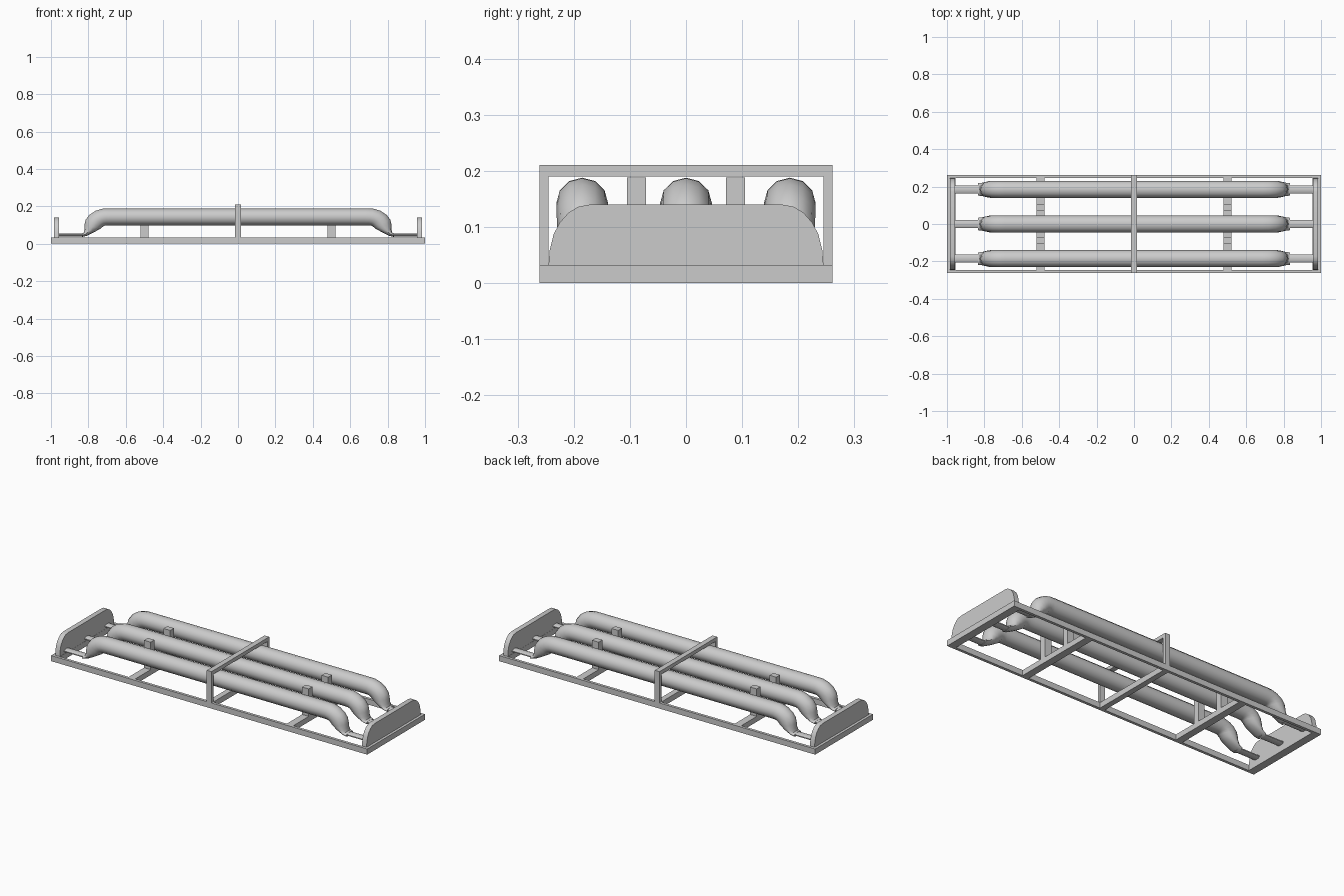
import bpy, bmesh, math

if "Cube" in bpy.data.objects:
    bpy.data.objects.remove(bpy.data.objects["Cube"])


def new_object(name, bm, smooth=False):
    bmesh.ops.recalc_face_normals(bm, faces=bm.faces)
    me = bpy.data.meshes.new(name)
    bm.to_mesh(me)
    bm.free()
    ob = bpy.data.objects.new(name, me)
    bpy.context.collection.objects.link(ob)
    if smooth:
        bpy.ops.object.select_all(action='DESELECT')
        ob.select_set(True)
        bpy.context.view_layer.objects.active = ob
        bpy.ops.object.shade_smooth_by_angle(angle=math.radians(40))
    return ob


def box(name, x0, x1, y0, y1, z0, z1):
    bm = bmesh.new()
    bmesh.ops.create_cube(bm, size=1)
    for v in bm.verts:
        v.co = ((x0 + x1) / 2 + v.co.x * (x1 - x0),
                (y0 + y1) / 2 + v.co.y * (y1 - y0),
                (z0 + z1) / 2 + v.co.z * (z1 - z0))
    return new_object(name, bm)


def loft(name, stations, y, sides):
    """Each station: outer x, z, inner x, z, half width in y."""
    bm = bmesh.new()
    rings = []
    for xo, zo, xi, zi, w in stations:
        ring = []
        for k in range(sides):
            a = 2 * math.pi * k / sides
            c = math.cos(a)
            ring.append(bm.verts.new(((xo + xi) / 2 + c * (xo - xi) / 2,
                                      y + w * math.sin(a),
                                      (zo + zi) / 2 + c * (zo - zi) / 2)))
        rings.append(ring)
    for r, s in zip(rings, rings[1:]):
        for k in range(sides):
            n = (k + 1) % sides
            bm.faces.new((r[k], r[n], s[n], s[k]))
    bm.faces.new(rings[0])
    bm.faces.new(rings[-1])
    return new_object(name, bm, True)


def mirrored(stations):
    left = [(-a, b, -c, d, w) for a, b, c, d, w in reversed(stations)]
    return left + stations


# base frame rails
for s, side in ((-1, "front"), (1, "back")):
    y0, y1 = sorted((s * 0.245, s * 0.261))
    box(side + "_rail", -1, 1, y0, y1, 0, 0.032)
    # hoop uprights
    box(side + "_hoop_post", -0.015, 0.015, y0, y1, 0.032, 0.19)
box("hoop_top_bar", -0.015, 0.015, -0.261, 0.261, 0.19, 0.211)
box("middle_crossbar", -0.016, 0.016, -0.245, 0.245, 0, 0.032)

# end plate outline: flat foot, big rounded shoulders
half = [(0.245, 0.032), (0.243, 0.058), (0.236, 0.087), (0.225, 0.108),
        (0.21, 0.125), (0.193, 0.136), (0.172, 0.14)]
outline = half + [(-y, z) for y, z in reversed(half)]

for s, side in ((-1, "left"), (1, "right")):
    x0, x1 = sorted((s * 0.955, s * 1.0))
    box(side + "_end_rail", x0, x1, -0.245, 0.245, 0, 0.032)
    # inner crossbars and their spacer posts
    box(side + "_crossbar", s * 0.5 - 0.021, s * 0.5 + 0.021, -0.245, 0.245, 0, 0.031)
    for y in (-0.088, 0.088):
        box(side + "_spacer_post", s * 0.5 - 0.021, s * 0.5 + 0.021,
            y - 0.017, y + 0.017, 0.031, 0.188)
    # upright end plate
    bm = bmesh.new()
    face = bm.faces.new([bm.verts.new((s * 0.956, y, z)) for y, z in outline])
    ext = bmesh.ops.extrude_face_region(bm, geom=[face])
    for g in ext["geom"]:
        if isinstance(g, bmesh.types.BMVert):
            g.co.x = s * 0.985
    new_object(side + "_end_plate", bm, True)

# tubes with down-turned, flattened ends
tube = [(0.69, 0.188, 0.67, 0.098, 0.046),
        (0.725, 0.187, 0.695, 0.098, 0.046),
        (0.762, 0.176, 0.706, 0.098, 0.046),
        (0.795, 0.154, 0.713, 0.097, 0.046),
        (0.815, 0.128, 0.719, 0.094, 0.045),
        (0.821, 0.1, 0.733, 0.082, 0.044),
        (0.821, 0.075, 0.765, 0.064, 0.04),
        (0.825, 0.059, 0.806, 0.043, 0.035),
        (0.835, 0.056, 0.835, 0.036, 0.033)]
for y in (-0.185, 0, 0.185):
    loft("tube", mirrored(tube), y, 12)
    for s in (-1, 1):
        loft("tube_stub", [(s * x, 0.056, s * x, 0.038, 0.023) for x in (0.82, 0.957)], y, 10)
